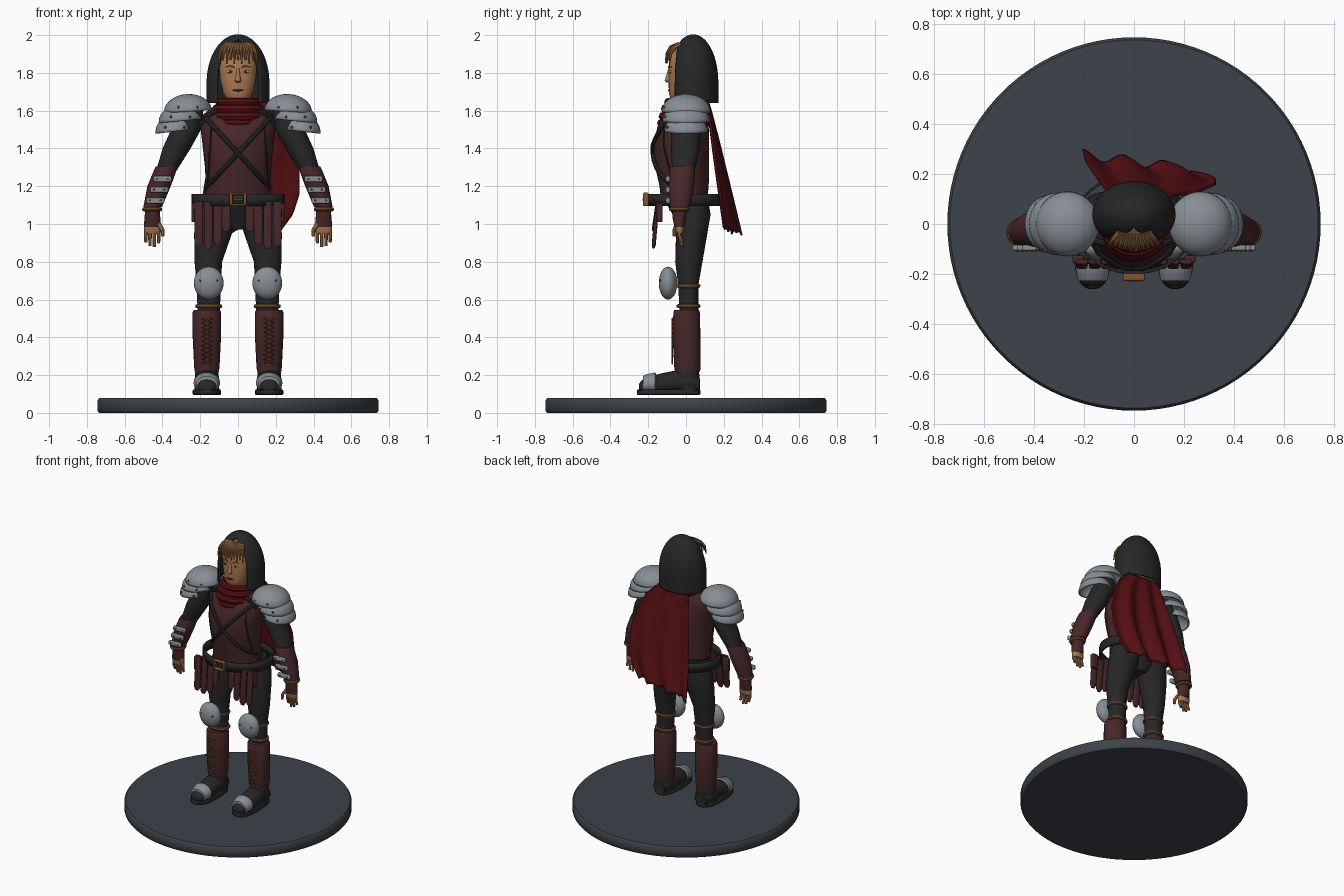
import bpy, bmesh
from math import sin, cos, pi, sqrt, copysign
from mathutils import Vector

cube = bpy.data.objects.get("Cube")
if cube:
    bpy.data.objects.remove(cube)


def material(name, *rgb):
    m = bpy.data.materials.new(name)
    m.use_nodes = True
    m.diffuse_color = (*rgb, 1)
    m.node_tree.nodes["Principled BSDF"].inputs["Base Color"].default_value = (*rgb, 1)
    return m


SLATE = material("slate", .046, .056, .068)
BLACK = material("black_cloth", .02, .02, .021)
LEATHER = material("oxblood_leather", .065, .02, .021)
RED = material("crimson_cloth", .095, .005, .007)
STEEL = material("steel", .24, .27, .3)
SKIN = material("skin", .42, .19, .085)
HAIR = material("hair", .3, .14, .05)
TAN = material("tan_leather", .22, .09, .03)
WHITE = material("eye_white", .5, .48, .45)
made = []


def finish(ob, mat):
    ob.data.materials.clear()
    ob.data.materials.append(mat)
    made.append(ob)
    return ob


def from_bmesh(name, bm, mat):
    bmesh.ops.recalc_face_normals(bm, faces=bm.faces)
    me = bpy.data.meshes.new(name)
    bm.to_mesh(me)
    bm.free()
    ob = bpy.data.objects.new(name, me)
    bpy.context.collection.objects.link(ob)
    return finish(ob, mat)


def loft(name, rings, mat, axis="z", p=2, n=28):
    """Closed skin over rings (position, centre a, centre b, radius a, radius b)."""
    bm = bmesh.new()
    rows = []
    for t, ca, cb, ra, rb in rings:
        row = []
        for i in range(n):
            c, s = cos(2 * pi * i / n), sin(2 * pi * i / n)
            a = ca + ra * copysign(abs(c) ** (2 / p), c)
            b = cb + rb * copysign(abs(s) ** (2 / p), s)
            row.append(bm.verts.new((a, b, t) if axis == "z" else (a, t, b)))
        rows.append(row)
    for r, q in zip(rows, rows[1:]):
        for i in range(n):
            bm.faces.new((r[i], r[(i + 1) % n], q[(i + 1) % n], q[i]))
    bm.faces.new(rows[0])
    bm.faces.new(rows[-1])
    return from_bmesh(name, bm, mat)


def surface(name, f, nu, nv, mat, thick):
    """Thin sheet from a function of u and v."""
    bm = bmesh.new()
    g = [[bm.verts.new(f(i / nu, j / nv)) for i in range(nu + 1)] for j in range(nv + 1)]
    for j in range(nv):
        for i in range(nu):
            bm.faces.new((g[j][i], g[j][i + 1], g[j + 1][i + 1], g[j + 1][i]))
    bmesh.ops.remove_doubles(bm, verts=bm.verts, dist=.0005)
    ob = from_bmesh(name, bm, mat)
    mod = ob.modifiers.new("thickness", "SOLIDIFY")
    mod.thickness, mod.offset = thick, 0
    return ob


def ball(name, loc, size, mat, seg=24):
    bm = bmesh.new()
    bmesh.ops.create_uvsphere(bm, u_segments=seg, v_segments=seg // 2, radius=1)
    bmesh.ops.scale(bm, vec=size, verts=bm.verts)
    bmesh.ops.translate(bm, vec=loc, verts=bm.verts)
    return from_bmesh(name, bm, mat)


def box(name, loc, size, mat, bevel=.006):
    bm = bmesh.new()
    bmesh.ops.create_cube(bm, size=1)
    bmesh.ops.scale(bm, vec=size, verts=bm.verts)
    bmesh.ops.translate(bm, vec=loc, verts=bm.verts)
    ob = from_bmesh(name, bm, mat)
    mod = ob.modifiers.new("bevel", "BEVEL")
    mod.width, mod.segments = bevel, 2
    return ob


def tube(name, pts, r, mat, taper=1, cyclic=False):
    cu = bpy.data.curves.new(name, "CURVE")
    cu.dimensions, cu.bevel_depth, cu.bevel_resolution, cu.use_fill_caps = "3D", r, 2, True
    sp = cu.splines.new("POLY")
    sp.points.add(len(pts) - 1)
    for i, (q, co) in enumerate(zip(sp.points, pts)):
        q.co = (*co, 1)
        q.radius = 1 + (taper - 1) * i / (len(pts) - 1)
    sp.use_cyclic_u = cyclic
    ob = bpy.data.objects.new(name, cu)
    bpy.context.collection.objects.link(ob)
    bpy.ops.object.select_all(action="DESELECT")
    ob.select_set(True)
    bpy.context.view_layer.objects.active = ob
    bpy.ops.object.convert(target="MESH")
    return finish(bpy.context.view_layer.objects.active, mat)


def ring(name, c, rx, ry, r, mat, n=32):
    pts = [(c[0] + rx * cos(2 * pi * i / n), c[1] + ry * sin(2 * pi * i / n), c[2]) for i in range(n)]
    return tube(name, pts, r, mat, cyclic=True)


def interp(table, x):
    for a, b in zip(table, table[1:]):
        if x <= b[0]:
            k = (x - a[0]) / (b[0] - a[0])
            return [p + (q - p) * k for p, q in zip(a, b)]
    return table[-1]


# Display base
loft("base", [(0, 0, 0, .735, .735), (.012, 0, 0, .745, .745), (.066, 0, 0, .745, .745),
              (.078, 0, 0, .735, .735)], SLATE, n=96)

# Torso, hips and belt
TORSO = [(1.1, 0, -.01, .175, .12), (1.2, 0, -.01, .17, .13), (1.3, 0, -.02, .175, .143),
         (1.42, 0, -.025, .188, .148), (1.52, 0, -.015, .2, .135), (1.58, 0, 0, .185, .11),
         (1.63, 0, 0, .12, .09)]
loft("jerkin", TORSO, LEATHER, n=40)
loft("hips", [(.97, 0, .03, .05, .06), (1.03, 0, .03, .16, .09), (1.15, 0, 0, .178, .125)], BLACK)


def chest(x, z, gap=.006):
    _, _, cy, rx, ry = interp(TORSO, z)
    return (x, cy - ry * sqrt(max(0, 1 - (x / rx) ** 2)) - gap, z)


surface("belt", lambda u, v: (.24 * cos(2 * pi * u), .195 * sin(2 * pi * u), 1.095 + .065 * v),
        48, 1, BLACK, .012)
for s in (1, -1):
    box("buckle_side", (s * .037, -.212, 1.13), (.014, .03, .07), TAN)
    box("buckle_bar", (0, -.212, 1.13 + s * .029), (.08, .03, .013), TAN)
    tube("cross_strap", [chest(s * (-.17 + .034 * i), 1.56 - .037 * i) for i in range(11)], .013, BLACK)
    tube("jerkin_seam", [chest(s * (.16 - .002 * i), 1.2 + .034 * i, .002) for i in range(11)], .005, BLACK)
    tube("shoulder_strap", [chest(s * x, z) for x, z in ((.19, 1.53), (.165, 1.57), (.11, 1.6))], .014, BLACK)
    for i, (x, low) in enumerate(((.062, .96), (.107, .89), (.157, .87), (.208, .88))):
        loft("tasset_strip", [(low, s * x, -.172, .012, .006), (low + .02, s * x, -.17, .023, .01),
                              (1.12, s * x, -.15, .024, .01)], LEATHER, p=3, n=16)
    box("belt_flap", (s * .223, -.14, 1.06), (.045, .03, .1), LEATHER)
box("buckle_pin", (0, -.225, 1.13), (.05, .01, .01), TAN, .002)

# Scarf rolls
for z, rx, ry, r in ((1.645, .098, .085, .023), (1.61, .112, .1, .025), (1.57, .125, .112, .025),
                     (1.535, .115, .125, .02)):
    ring("scarf_roll", (0, -.008, z), rx, ry, r, RED)

# Cape
EDGES = [(0, -.1, .14), (.15, -.12, .24), (.3, -.14, .285), (.5, -.165, .325), (.72, -.19, .325),
         (.88, -.2, .29), (1, -.205, .23)]


def cape(u, v):
    _, left, right = interp(EDGES, v)
    low = .94 + .02 * abs(sin(u * 5 * pi)) + .03 * u
    y = .115 + v * (.16 - .06 * u) + .02 * sqrt(v) * cos(u * 17)
    return (left + (right - left) * u, y, 1.65 + (low - 1.65) * v)


surface("cape", cape, 60, 28, RED, .01)

# Head and face
loft("neck", [(1.55, 0, 0, .06, .06), (1.7, 0, 0, .06, .06)], SKIN)
loft("head", [(1.635, 0, -.035, .035, .035), (1.655, 0, -.03, .06, .052), (1.7, 0, -.025, .08, .066),
              (1.76, 0, -.02, .094, .072), (1.83, 0, -.015, .1, .076), (1.89, 0, -.01, .096, .074),
              (1.935, 0, 0, .06, .05)], SKIN)
loft("nose", [(1.748, 0, -.09, .012, .008), (1.757, 0, -.095, .018, .018), (1.785, 0, -.092, .011, .013),
              (1.825, 0, -.086, .008, .007)], SKIN, n=12)
ball("mouth", (0, -.088, 1.708), (.028, .007, .006), RED, 12)
for s in (1, -1):
    ball("eye", (s * .042, -.083, 1.807), (.017, .007, .008), WHITE, 12)
    ball("iris", (s * .042, -.089, 1.807), (.007, .004, .007), BLACK, 12)
    tube("eyebrow", [(s * .02, -.091, 1.83), (s * .045, -.087, 1.838), (s * .065, -.077, 1.83)], .005, HAIR, .5)
ball("hair_cap", (0, .005, 1.86), (.106, .09, .092), HAIR)
for i in range(-5, 6):
    x, low = i * .019, 1.865 - .014 * (i % 2)
    y = .02 * (i / 5) ** 2
    tube("fringe_lock", [(x * .6, -.035, 1.95), (x * .85, -.08 + y, 1.935), (x, -.1 + y, 1.905),
                         (x * 1.05, -.108 + y, low)], .015, HAIR, .25)


# Hood, open at the front with a pointed arch
def hood(u, v):
    t = max(0, v - .25) / .75 * pi / 2
    k = min(1, max(0, v - .25) / .55)
    a = .75 * (1 - k ** 3)
    ang = a + (2 * pi - 2 * a) * u
    z = 1.64 + .11 * min(1, v / .25) + .248 * sin(t)
    return (.16 * cos(t) * sin(ang), .038 - .127 * cos(t) * cos(ang), z)


surface("hood", hood, 48, 32, BLACK, .012)


# Shoulder armour, arms and hands
def dome(s, x, z, rx, ry, h, tilt):
    def f(u, v):
        c = cos(v * pi / 2)
        px, pz = rx * c * cos(2 * pi * u), h * sin(v * pi / 2)
        return (s * (x + px * cos(tilt) + pz * sin(tilt)), ry * c * sin(2 * pi * u),
                z + pz * cos(tilt) - px * sin(tilt))
    return f


for s in (1, -1):
    for x, z, rx, ry, h, tilt in ((.335, 1.49, .097, .11, .085, .12), (.305, 1.545, .11, .12, .085, .1),
                                  (.265, 1.595, .122, .125, .088, .06)):
        surface("shoulder_plate", dome(s, x, z, rx, ry, h, tilt), 36, 10, STEEL, .01)
        for dx in (-.05, .05):
            ball("rivet", (s * (x + dx), -ry * .9, z + .022), (.007, .008, .007), TAN, 8)
    loft("upper_arm", [(1.61, s * .235, 0, .05, .06), (1.52, s * .265, 0, .08, .08),
                       (1.4, s * .325, -.003, .074, .076), (1.27, s * .385, -.015, .052, .058)], BLACK)
    loft("bracer", [(1.305, s * .38, -.018, .055, .062), (1.29, s * .383, -.02, .06, .068),
                    (1.2, s * .418, -.025, .062, .068), (1.09, s * .452, -.032, .049, .054)], LEATHER)
    for x, z in ((.4, 1.238), (.417, 1.182), (.437, 1.124)):
        box("bracer_plate", (s * x, -.095, z), (.095, .022, .03), STEEL)
        for dx in (-.028, .028):
            ball("plate_rivet", (s * (x + dx), -.107, z), (.006, .005, .006), TAN, 8)
    ring("wrist_band", (s * .455, -.034, 1.078), .043, .045, .011, TAN)
    loft("glove", [(1.08, s * .453, -.034, .038, .04), (1.03, s * .453, -.035, .042, .036),
                   (.985, s * .453, -.035, .046, .026)], LEATHER)
    loft("palm", [(1.0, s * .453, -.035, .043, .024), (.965, s * .453, -.033, .046, .022),
                  (.95, s * .453, -.032, .04, .016)], SKIN)
    for x, low in ((.42, .9), (.443, .88), (.466, .885), (.488, .905)):
        tube("finger", [(s * (x * .9 + .045), -.035, .975), (s * x, -.036, .94), (s * x, -.022, low)],
             .012, SKIN, .7)
    tube("thumb", [(s * .42, -.045, 1.0), (s * .4, -.06, .97), (s * .397, -.062, .935)], .013, SKIN, .7)

# Legs, greaves and boots
for s in (1, -1):
    x = s * .165
    loft("trouser_leg", [(.2, x, .01, .055, .058), (.56, s * .155, .015, .06, .05),
                         (.68, s * .155, .012, .064, .054), (.8, s * .157, .015, .073, .072),
                         (.95, s * .132, .03, .1, .083), (1.05, s * .11, .04, .112, .09),
                         (1.14, s * .1, .035, .09, .08)], BLACK)
    loft("greave", [(.22, x, .008, .064, .066), (.24, x, .008, .067, .07), (.4, x, .003, .075, .074),
                    (.53, x, .003, .076, .07), (.545, x, .003, .07, .065)], LEATHER)
    for d in (1, -1):
        tube("greave_lace", [(x + .027 * d * (1 if i % 2 else -1), -.073, .26 + .024 * i)
                             for i in range(11)], .005, TAN)
    for z in (.565, .672):
        ring("knee_strap", (s * .155, .013, z), .061, .053, .011, TAN)
    ball("knee_guard", (s * .155, -.095, .687), (.079, .049, .087), STEEL, 32)
    for d in (1, -1):
        ball("knee_rivet", (s * .155 + .045 * d, -.134, .7), (.006, .006, .006), TAN, 8)
    loft("boot_shaft", [(.12, x, .005, .066, .068), (.18, x, .005, .064, .068), (.235, x, .005, .06, .062)], BLACK)
    loft("boot_foot", [(-.25, x, .135, .025, .018), (-.235, x, .14, .048, .032), (-.2, x, .147, .06, .045),
                       (-.13, x, .155, .066, .054), (-.05, x, .165, .068, .06), (.03, x, .16, .066, .055),
                       (.072, x, .15, .045, .04)], BLACK, axis="y")
    loft("toe_plate", [(-.228, x, .152, .056, .042), (-.222, x, .153, .06, .048),
                       (-.165, x, .158, .07, .056), (-.16, x, .158, .064, .05)], STEEL, axis="y")
    loft("sole", [(.095, x, -.092, .07, .163), (.1, x, -.092, .075, .168), (.118, x, -.092, .075, .168),
                  (.124, x, -.092, .07, .163)], BLACK, p=2.6, n=40)

# Smooth shading with sharp edges kept
bpy.ops.object.select_all(action="DESELECT")
for ob in made:
    ob.select_set(True)
bpy.context.view_layer.objects.active = made[0]
bpy.ops.object.shade_smooth_by_angle(angle=.7)
